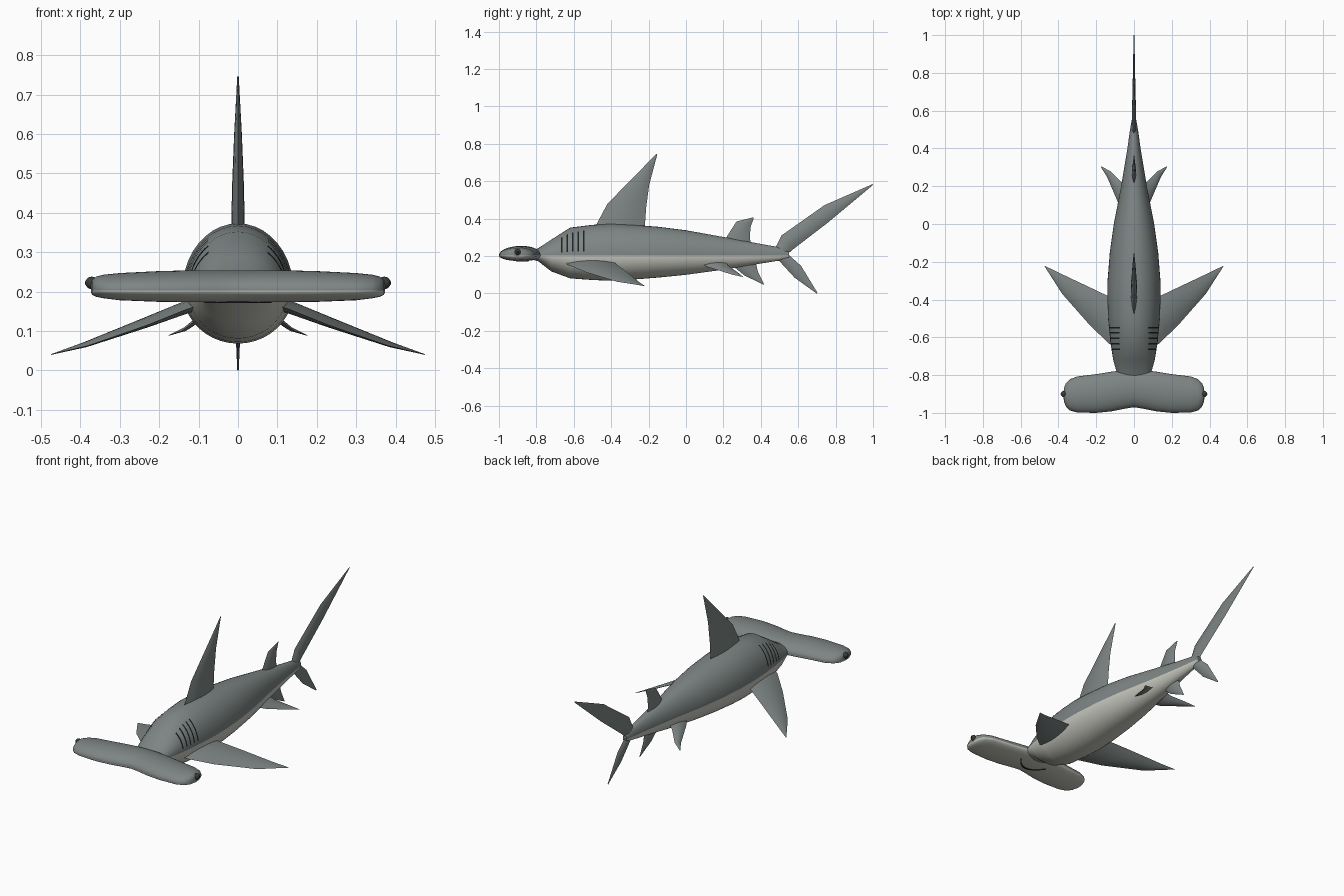
import bpy, bmesh, math
from mathutils import Vector

if "Cube" in bpy.data.objects:
    bpy.data.objects.remove(bpy.data.objects["Cube"])


def material(name, rgb):
    m = bpy.data.materials.new(name)
    m.diffuse_color = (*rgb, 1)
    m.use_nodes = True
    m.node_tree.nodes["Principled BSDF"].inputs["Base Color"].default_value = m.diffuse_color
    return m


GREY = material("grey_skin", (0.205, 0.235, 0.23))
PALE = material("pale_belly", (0.56, 0.57, 0.51))
DARK = material("dark_slits", (0.012, 0.013, 0.014))
EYE = material("eye_dark", (0.04, 0.045, 0.045))
SPLIT = 0.203      # height where back colour meets belly colour


def finish(name, bm, mats, angle=35):
    bmesh.ops.recalc_face_normals(bm, faces=bm.faces)
    me = bpy.data.meshes.new(name)
    bm.to_mesh(me)
    bm.free()
    ob = bpy.data.objects.new(name, me)
    bpy.context.collection.objects.link(ob)
    for m in mats:
        me.materials.append(m)
    if len(mats) > 1:
        for p in me.polygons:
            p.material_index = int(p.center.z < SPLIT)
    bpy.ops.object.select_all(action='DESELECT')
    ob.select_set(True)
    bpy.context.view_layer.objects.active = ob
    bpy.ops.object.shade_smooth_by_angle(angle=math.radians(angle))
    return ob


def loft(name, rings, mats, angle=35):
    bm = bmesh.new()
    vs = [[bm.verts.new(p) for p in r] for r in rings]
    n = len(vs[0])
    for a, b in zip(vs, vs[1:]):
        for i in range(n):
            j = (i + 1) % n
            bm.faces.new((a[i], a[j], b[j], b[i]))
    bm.faces.new(vs[0])
    bm.faces.new(vs[-1])
    return finish(name, bm, mats, angle)


def mirror(ob):
    ob.modifiers.new("mirror", 'MIRROR')


def oval(half, lo, hi, t):
    """Point on a section whose widest line lies on the colour split."""
    s = math.sin(t)
    return half * math.cos(t), SPLIT + s * ((hi - SPLIT) if s > 0 else (SPLIT - lo))


# Body: y, half width, bottom, top
BODY = [(-0.85, 0.06, 0.19, 0.22), (-0.79, 0.09, 0.172, 0.242), (-0.72, 0.11, 0.118, 0.288),
        (-0.62, 0.126, 0.081, 0.352), (-0.5, 0.137, 0.072, 0.367), (-0.4, 0.141, 0.068, 0.373),
        (-0.3, 0.14, 0.073, 0.368), (-0.15, 0.128, 0.085, 0.357), (0, 0.107, 0.1, 0.338),
        (0.2, 0.068, 0.127, 0.302), (0.4, 0.035, 0.16, 0.265), (0.5, 0.021, 0.176, 0.247),
        (0.55, 0.012, 0.19, 0.225)]
N = 40


def body_at(y, t, grow=0.0):
    for a, b in zip(BODY, BODY[1:]):
        if a[0] <= y <= b[0]:
            k = (y - a[0]) / (b[0] - a[0])
            w, lo, hi = (a[i] + k * (b[i] - a[i]) for i in (1, 2, 3))
            x, z = oval(w + grow, lo - grow, hi + grow, t)
            return (x, y, z)


loft("body", [[body_at(s[0], math.tau * i / N) for i in range(N)] for s in BODY], (GREY, PALE), 45)

# Hammer head: x, front y, back y, bottom, top
HEAD = [(0, -0.97, -0.775, 0.173, 0.254), (0.05, -0.978, -0.773, 0.173, 0.254),
        (0.12, -0.992, -0.782, 0.173, 0.254), (0.2, -1.0, -0.795, 0.174, 0.252),
        (0.3, -0.998, -0.807, 0.178, 0.247), (0.34, -0.987, -0.822, 0.183, 0.243),
        (0.36, -0.968, -0.842, 0.187, 0.238), (0.37, -0.943, -0.867, 0.192, 0.23),
        (0.373, -0.92, -0.89, 0.197, 0.218)]


def head_ring(s, side):
    x, f, b, lo, hi = s
    pts = []
    for i in range(N):
        u, z = oval((b - f) / 2, lo, hi, math.tau * i / N)
        pts.append((side * x, (f + b) / 2 + u, z))
    return pts


loft("hammer_head", [head_ring(s, -1) for s in HEAD[:0:-1]] + [head_ring(s, 1) for s in HEAD],
     (GREY, PALE), 50)


# Fins: sections of (leading point, trailing point, half thickness)
def fin(name, secs, normal):
    n = Vector(normal).normalized()
    rings = []
    for le, te, th in secs:
        le, te = Vector(le), Vector(te)
        ring = []
        for side, ks in ((1, range(0, 6)), (-1, range(6, 0, -1))):
            for k in ks:
                u = k / 6
                ring.append(le.lerp(te, u) + n * side * th * 4 * u * (1 - u))
        rings.append(ring)
    return loft(name, rings, (GREY,))


def flat_fin(name, secs):
    fin(name, [((0, *a), (0, *b), t) for a, b, t in secs], (1, 0, 0))


flat_fin("dorsal_fin", [((-0.5, 0.33), (-0.222, 0.33), 0.018), ((-0.42, 0.48), (-0.213, 0.46), 0.015),
                        ((-0.29, 0.612), (-0.197, 0.58), 0.01), ((-0.158, 0.747), (-0.154, 0.742), 0.002)])
flat_fin("second_dorsal_fin", [((0.2, 0.27), (0.345, 0.26), 0.012), ((0.225, 0.315), (0.342, 0.31), 0.011),
                               ((0.27, 0.385), (0.345, 0.355), 0.007), ((0.36, 0.407), (0.362, 0.402), 0.002)])
flat_fin("upper_tail_fin", [((0.47, 0.23), (0.53, 0.2), 0.014), ((0.51, 0.31), (0.575, 0.238), 0.012),
                            ((0.74, 0.472), (0.76, 0.38), 0.007), ((0.998, 0.585), (1.0, 0.58), 0.002)])
flat_fin("lower_tail_fin", [((0.46, 0.2), (0.54, 0.215), 0.012), ((0.5, 0.172), (0.56, 0.197), 0.011),
                            ((0.58, 0.085), (0.615, 0.148), 0.007), ((0.698, 0.0), (0.703, 0.004), 0.002)])
flat_fin("anal_fin", [((0.22, 0.17), (0.375, 0.18), 0.012), ((0.25, 0.148), (0.375, 0.157), 0.011),
                      ((0.31, 0.098), (0.385, 0.115), 0.007), ((0.413, 0.047), (0.417, 0.05), 0.002)])
mirror(fin("pectoral_fins", [((0.06, -0.665, 0.178), (0.06, -0.41, 0.18), 0.018),
                             ((0.13, -0.635, 0.155), (0.14, -0.38, 0.163), 0.016),
                             ((0.23, -0.54, 0.115), (0.245, -0.33, 0.125), 0.012),
                             ((0.38, -0.37, 0.063), (0.4, -0.257, 0.066), 0.006),
                             ((0.473, -0.225, 0.041), (0.475, -0.22, 0.04), 0.001)], (0.36, 0, 0.93)))
mirror(fin("pelvic_fins", [((0.04, 0.05, 0.175), (0.04, 0.215, 0.17), 0.01),
                           ((0.085, 0.115, 0.142), (0.07, 0.225, 0.15), 0.009),
                           ((0.143, 0.25, 0.1), (0.125, 0.28, 0.11), 0.005),
                           ((0.176, 0.302, 0.089), (0.174, 0.305, 0.089), 0.001)], (0.5, 0, 0.86)))

# Gill slits: thin strips hugging the body
bm = bmesh.new()
for k in range(5):
    y = -0.664 + 0.029 * k
    rows = []
    for i in range(9):
        t = math.radians(8 + (44 + k) * i / 8)
        rows.append([bm.verts.new(body_at(y + d, t, 0.002)) for d in (-0.004, 0.004)])
    for a, b in zip(rows, rows[1:]):
        bm.faces.new((a[0], a[1], b[1], b[0]))
mirror(finish("gill_slits", bm, (DARK,)))

# Mouth: curved slit under the head
bm = bmesh.new()
rows = []
for i in range(17):
    u = i / 8 - 1
    y = -0.905 + 0.06 * u * u
    rows.append([bm.verts.new((0.085 * u, y + d, z))
                 for d, z in ((-0.004, 0.171), (0.004, 0.171), (0.004, 0.178), (-0.004, 0.178))])
for a, b in zip(rows, rows[1:]):
    for j in range(4):
        k = (j + 1) % 4
        bm.faces.new((a[j], a[k], b[k], b[j]))
bm.faces.new(rows[0])
bm.faces.new(rows[-1])
finish("mouth", bm, (DARK,))

# Eyes on the tips of the hammer
for name, r, x, mat in (("eyes", 0.016, 0.371, EYE), ("pupils", 0.009, 0.3795, DARK)):
    bm = bmesh.new()
    bmesh.ops.create_uvsphere(bm, u_segments=20, v_segments=12, radius=r)
    bmesh.ops.translate(bm, verts=bm.verts, vec=(x, -0.9, 0.222))
    mirror(finish(name, bm, (mat,), 60))
